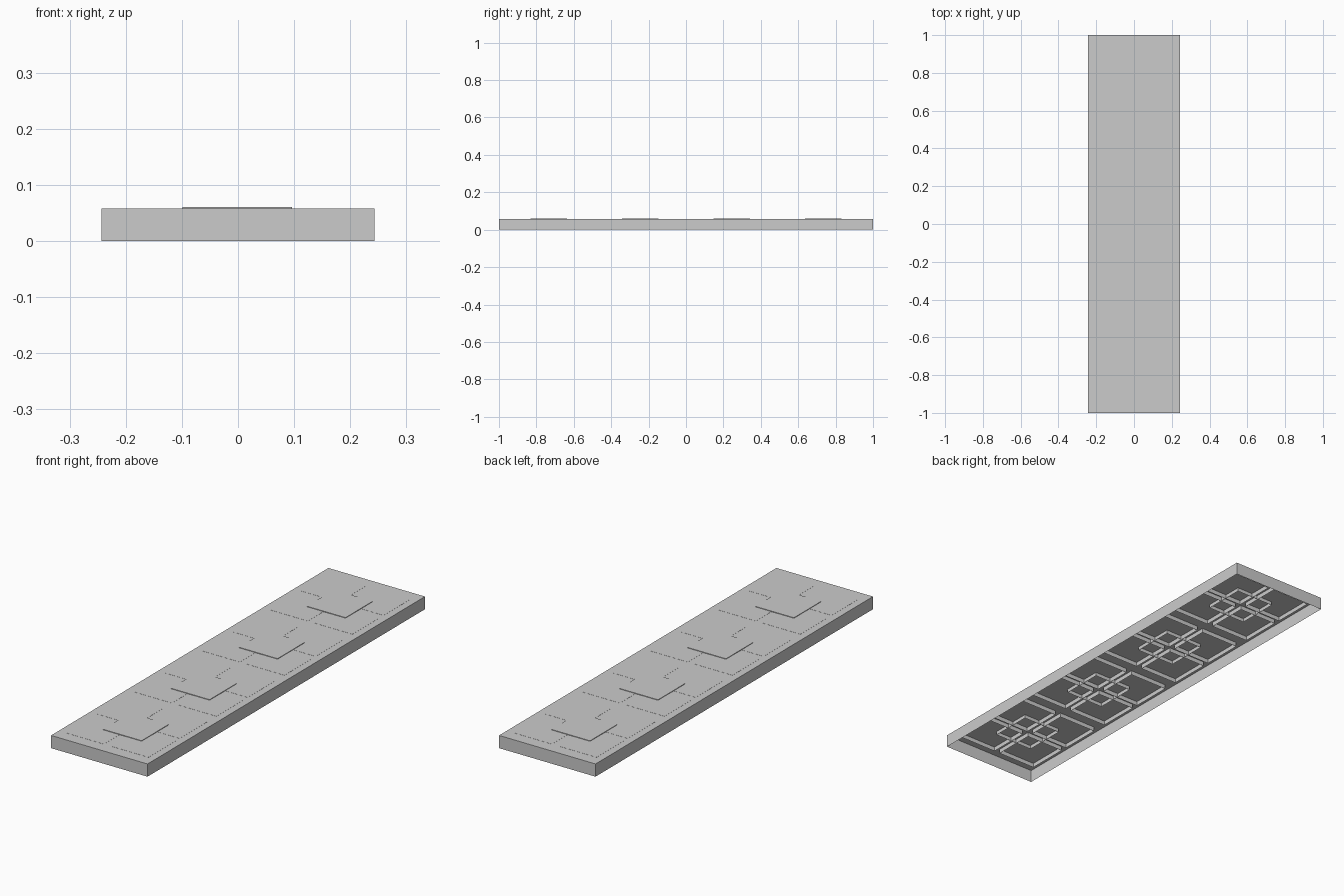
import bpy, bmesh

if "Cube" in bpy.data.objects:
    bpy.data.objects.remove(bpy.data.objects["Cube"])


def open_box(name, x, y, width, length, z0, z1):
    """Box with top and four sides, open underneath."""
    bm = bmesh.new()
    bmesh.ops.create_cube(bm, size=1)
    bm.normal_update()
    bmesh.ops.delete(bm, geom=[f for f in bm.faces if f.normal.z < -0.5],
                     context='FACES_ONLY')
    for v in bm.verts:
        v.co.x = x + v.co.x * width
        v.co.y = y + v.co.y * length
        v.co.z = z1 if v.co.z > 0 else z0
    mesh = bpy.data.meshes.new(name)
    bm.to_mesh(mesh)
    bm.free()
    obj = bpy.data.objects.new(name, mesh)
    bpy.context.collection.objects.link(obj)
    return obj


TILE = 0.195      # side of every square tile
OFFSET = 0.1125   # corner tile distance from group centre
PITCH = 0.49      # spacing of the groups along the slab

# Main slab shell
open_box("slab", 0, 0, 0.487, 2.0, 0, 0.058)

# Four groups: 2x2 nearly flush tiles with a raised tile over the middle
for i in range(4):
    cy = (i - 1.5) * PITCH
    for sx in (-1, 1):
        for sy in (-1, 1):
            open_box("corner_tile", sx * OFFSET, cy + sy * OFFSET,
                     TILE, TILE, 0.038, 0.0585)
    open_box("centre_tile", -0.001, cy, TILE, TILE, 0.041, 0.061)
